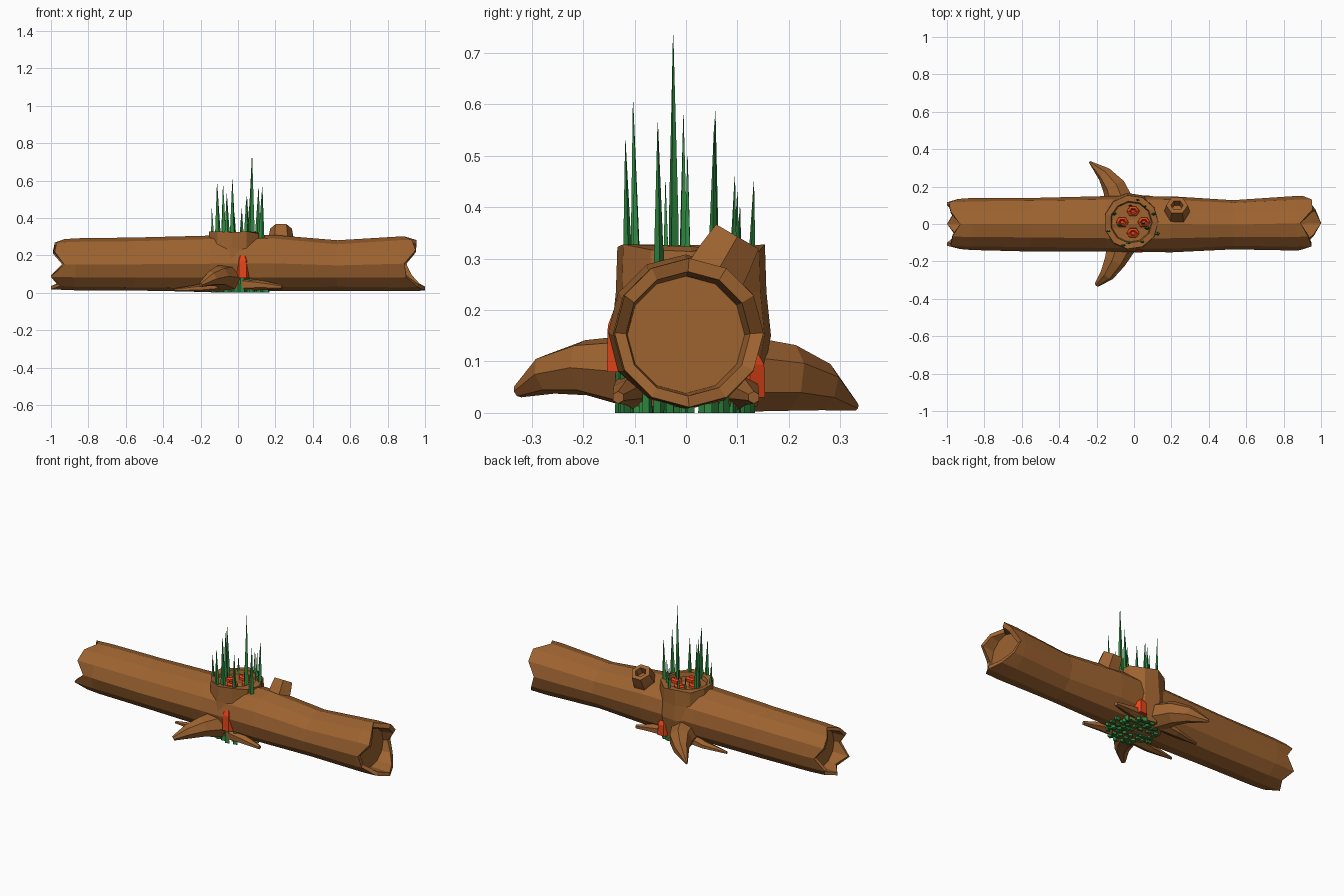
import bpy, bmesh, math, random
from mathutils import Vector

if "Cube" in bpy.data.objects:
    bpy.data.objects.remove(bpy.data.objects["Cube"])

random.seed(4)


def material(name, col):
    m = bpy.data.materials.new(name)
    m.diffuse_color = (*col, 1)
    m.use_nodes = True
    m.node_tree.nodes["Principled BSDF"].inputs["Base Color"].default_value = m.diffuse_color
    return m


BARK = material("bark brown", (0.34, 0.125, 0.03))
GREEN = material("grass green", (0.03, 0.26, 0.055))
RED = material("bright red", (0.8, 0.06, 0.01))


def loft(name, rings, mat):
    """Skin a list of equal-sized point rings and cap both ends."""
    bm = bmesh.new()
    loops = [[bm.verts.new(p) for p in r] for r in rings]
    n = len(loops[0])
    for a, b in zip(loops, loops[1:]):
        for i in range(n):
            j = (i + 1) % n
            bm.faces.new((a[i], a[j], b[j], b[i]))
    bm.faces.new(loops[0])
    bm.faces.new(loops[-1])
    bmesh.ops.recalc_face_normals(bm, faces=bm.faces)
    me = bpy.data.meshes.new(name)
    bm.to_mesh(me)
    bm.free()
    me.materials.append(mat)
    ob = bpy.data.objects.new(name, me)
    bpy.context.collection.objects.link(ob)
    return ob


def tube(name, pts, sides, mat):
    """Tapered tube; pts are (x, y, z, half width, half height)."""
    c = [Vector(p[:3]) for p in pts]
    rings = []
    for i, p in enumerate(pts):
        t = (c[min(i + 1, len(c) - 1)] - c[max(i - 1, 0)]).normalized()
        u = t.cross(Vector((0, 0, 1))).normalized()
        v = u.cross(t)
        ring = []
        for k in range(sides):
            a = 2 * math.pi * (k + 0.5) / sides
            q = c[i] + u * p[3] * math.cos(a) + v * p[4] * math.sin(a)
            q.z = max(q.z, 0.002)
            ring.append(q)
        rings.append(ring)
    return loft(name, rings, mat)


# Fallen log: twelve-sided, with splintered hollow ends
N = 12
jag_left = [-.94, -.99, -.98, -.93, -.97, -.98, -.93, -1, -.95, -1, -.96, -1]
jag_right = [.9, .95, .955, .89, .93, .95, .89, .9, .96, 1, .97, .93]


def log_ring(x, r, cy=0.0, cz=0.152, jitter=0.0):
    out = []
    for k in range(N):
        a = 2 * math.pi * k / N
        rr = r * (1 + random.uniform(-jitter, jitter))
        out.append((x[k] if isinstance(x, list) else x,
                    cy + rr * math.cos(a), max(0.006, cz + rr * math.sin(a))))
    return out


loft("fallen_log", [
    log_ring([-.9] * N, .112), log_ring(jag_left, .116), log_ring(jag_left, .134),
    log_ring(-.87, .139), log_ring(-.55, .143, jitter=.03),
    log_ring(-.15, .15, 0, .155, .02), log_ring(.2, .15, 0, .157, .02),
    log_ring(.53, .132, -.004, .146, .03), log_ring(.87, .146, .004, .155),
    log_ring(jag_right, .145, .006, .156), log_ring(jag_right, .121, .004, .154),
    log_ring(.88, .114)], BARK)


# Upright stump through the log, with a sunken top
def stump_ring(z, r, jitter=0.0):
    return [(-.015 + r * math.cos(2 * math.pi * k / 11),
             .01 + r * math.sin(2 * math.pi * k / 11),
             z + random.uniform(-jitter, jitter)) for k in range(11)]


loft("stump", [stump_ring(.012, .13), stump_ring(.15, .157), stump_ring(.235, .148),
               stump_ring(.322, .145, .008), stump_ring(.322, .113, .005),
               stump_ring(.3, .107)], BARK)

# Roots
tube("back_root", [(-.065, .09, .075, .085, .08), (-.105, .2, .068, .065, .066),
                   (-.155, .265, .05, .043, .048), (-.236, .331, .012, .006, .008)], 7, BARK)
tube("front_root", [(-.065, -.1, .08, .085, .075), (-.105, -.2, .088, .06, .055),
                    (-.145, -.27, .075, .04, .04), (-.2, -.326, .042, .013, .013)], 7, BARK)
for sy, label in ((-1, "front"), (1, "back")):
    tube(label + "_side_root_right", [(.02, sy * .1, .045, .04, .04),
                                      (.13, sy * .115, .04, .03, .025),
                                      (.235, sy * .132, .03, .012, .012)], 6, BARK)
    tube(label + "_side_root_left", [(-.08, sy * .1, .045, .04, .04),
                                     (-.2, sy * .105, .025, .03, .02),
                                     (-.34, sy * .1, .015, .008, .008)], 6, BARK)

# Hollow branch stub leaning to the back
axis = Vector((0, .5, .87))
side = Vector((0, .87, -.5))


def stub_ring(d, r):
    c = Vector((.23, .1, .343)) + axis * d
    return [c + Vector((1, 0, 0)) * r * math.cos(math.radians(60 * k)) +
            side * r * .95 * math.sin(math.radians(60 * k)) for k in range(6)]


loft("branch_stub", [stub_ring(-.15, .075), stub_ring(-.05, .066), stub_ring(0, .058),
                     stub_ring(0, .033), stub_ring(-.04, .028)], BARK)


# Red growths: small caps in the stump top and lumps at its sides
def lump(name, x, y, z0, z1, rx, ry, sides=6):
    def ring(z, s):
        return [(x + rx * s * math.cos(2 * math.pi * k / sides),
                 y + ry * s * math.sin(2 * math.pi * k / sides), z) for k in range(sides)]
    loft(name, [ring(z0, 1), ring(z0 + .75 * (z1 - z0), .95), ring(z1, .55),
                ring(z1 - .012, .3)], RED)


for k in range(4):
    a = k * math.pi / 2
    lump("red_cap", -.005 + .058 * math.cos(a), .01 + .058 * math.sin(a),
         .29, .322, .036, .03)
lump("front_red_growth", .025, -.125, .08, .2, .04, .033)
lump("back_red_growth", .06, .125, .03, .115, .04, .033)


# Grass blades: thin four-sided spikes rising from the ground
def blade(x, y, h, tx=0.0, ty=0.0, w=.02):
    rot = random.uniform(0, 1.5)

    def ring(z, s, dx, dy):
        return [(x + dx + s * math.cos(rot + k * math.pi / 2),
                 y + dy + s * .6 * math.sin(rot + k * math.pi / 2), z) for k in range(4)]
    loft("grass_blade", [ring(0, w, 0, 0), ring(h * .5, w * .85, tx * .4, ty * .4),
                         ring(h, .0008, tx, ty)], GREEN)


tall = [(.075, -.025, .735), (-.03, -.103, .605), (-.112, .057, .587), (.05, .003, .5),
        (.11, .055, .56), (.13, -.055, .565), (-.06, -.118, .53), (-.08, -.005, .58),
        (.02, .132, .45), (-.14, -.04, .45), (.045, -.1, .52), (-.02, .1, .43),
        (.06, .095, .46), (-.07, .105, .4)]
for x, y, h in tall:
    blade(x * .93, y * .93, h, x * .07, y * .07)

# Short grass under the log
for i in range(7):
    for j in range(7):
        x, y = (i - 3) * .042, (j - 3) * .04
        if math.hypot(x, y) < .135:
            blade(.025 + x + random.uniform(-.008, .008),
                  y + random.uniform(-.008, .008), random.uniform(.1, .2), w=.018)
